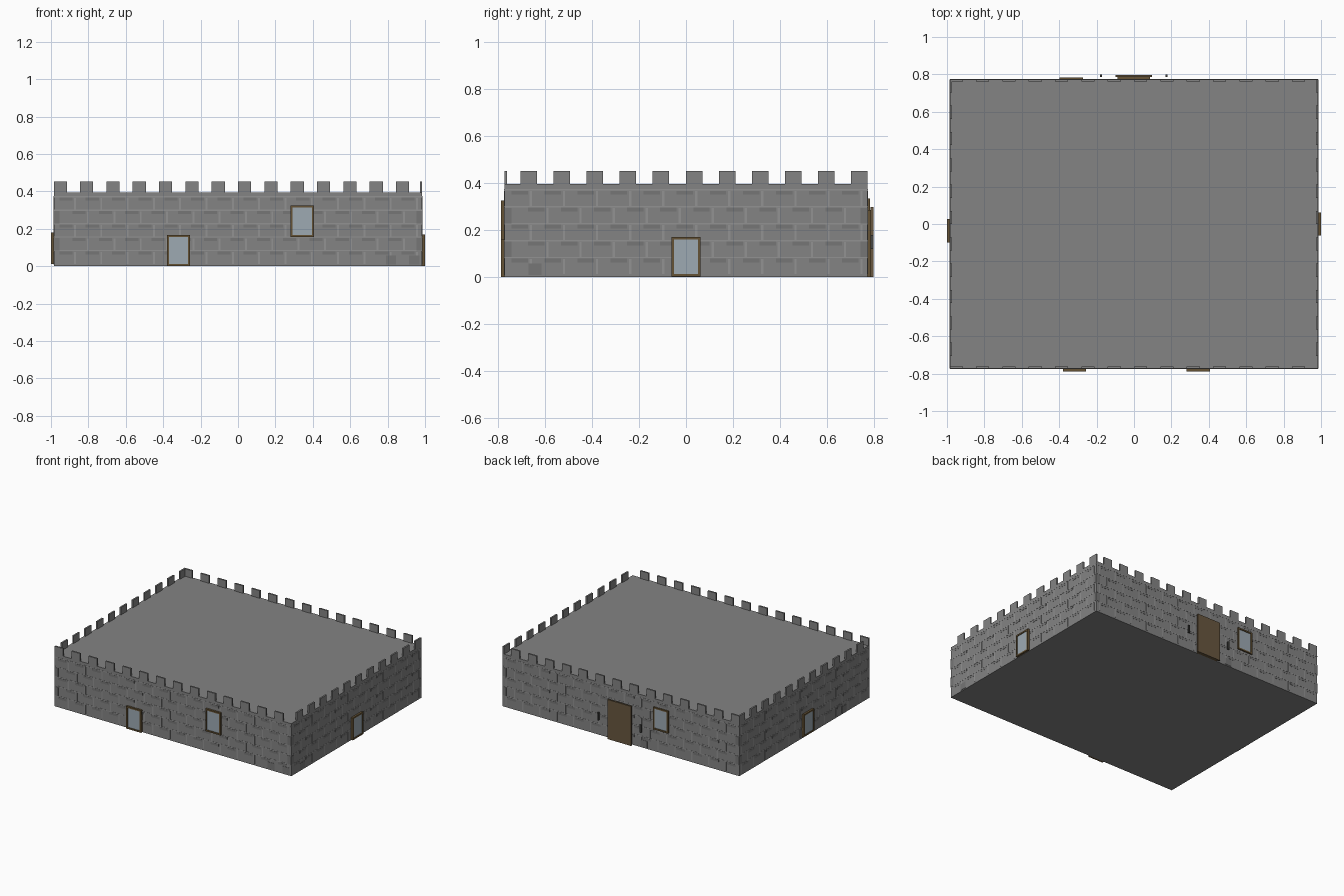
import bpy, bmesh, random
from mathutils import Matrix, Vector

if "Cube" in bpy.data.objects:
    bpy.data.objects.remove(bpy.data.objects["Cube"])

random.seed(4)
HX, HY, WALL_H, TOP = 0.985, 0.773, 0.395, 0.452


def material(name, r, g, b):
    m = bpy.data.materials.new(name)
    m.diffuse_color = (r, g, b, 1)
    m.use_nodes = True
    m.node_tree.nodes["Principled BSDF"].inputs["Base Color"].default_value = m.diffuse_color
    return m


STONE = material("stone", 0.23, 0.23, 0.23)
DARK = material("dark_stone", 0.18, 0.18, 0.18)
LIGHT = material("light_mortar", 0.29, 0.29, 0.29)
WOOD = material("frame_wood", 0.13, 0.085, 0.035)
DOOR = material("door_wood", 0.14, 0.095, 0.05)
GLASS = material("glass", 0.34, 0.40, 0.45)
IRON = material("iron", 0.06, 0.06, 0.055)


def boxes(name, items, mat):
    """One object made of boxes given as (x0, x1, y0, y1, z0, z1)."""
    bm = bmesh.new()
    for b in items:
        lo, hi = Vector(b[0::2]), Vector(b[1::2])
        bmesh.ops.create_cube(bm, size=1, matrix=Matrix.Translation((lo + hi) / 2)
                              @ Matrix.Diagonal((*(hi - lo), 1)))
    me = bpy.data.meshes.new(name)
    bm.to_mesh(me)
    bm.free()
    me.materials.append(mat)
    ob = bpy.data.objects.new(name, me)
    bpy.context.collection.objects.link(ob)
    return ob


def on_wall(side, u0, u1, z0, z1, d0, d1):
    """Box on a wall: u runs along world x or y, d is distance outwards."""
    if side == "front":
        return (u0, u1, -HY - d1, -HY - d0, z0, z1)
    if side == "back":
        return (u0, u1, HY + d0, HY + d1, z0, z1)
    if side == "left":
        return (-HX - d1, -HX - d0, u0, u1, z0, z1)
    return (HX + d0, HX + d1, u0, u1, z0, z1)


# Main block with flat roof
boxes("castle_block", [(-HX, HX, -HY, HY, 0, WALL_H)], STONE)

PITCH = 2 * HX / 14
for side in ("front", "back", "left", "right"):
    along_x = side in ("front", "back")
    half = HX if along_x else HY

    # Battlements: start at the left end on x walls, end at the back on y walls
    merlons = []
    for i in range(14 if along_x else 11):
        a = -HX + i * PITCH if along_x else HY - i * PITCH - PITCH / 2
        merlons.append(on_wall(side, a, a + PITCH / 2, WALL_H, TOP, -0.012, 0))
    boxes(side + "_battlements", merlons, STONE)

    # Stone courses: dark dashes, pale joints and darker corner stones
    dark, pale = [], []
    for row in range(5):
        z = 0.012 + row * 0.072
        u = -half + 0.03 + (row % 2) * PITCH / 2
        while u + 0.075 < half - 0.02:
            dark.append(on_wall(side, u, u + 0.07, z + 0.05, z + 0.067, 0, 0.001))
            pale.append(on_wall(side, u + 0.078, u + 0.088, z, z + 0.065, 0, 0.001))
            u += PITCH
        pale.append(on_wall(side, -half, half, z + 0.068, z + 0.074, 0, 0.001))
        if row % 2:
            for s in (-1, 1):
                e = sorted((s * half, s * (half - 0.03)))
                dark.append(on_wall(side, *e, z, z + 0.066, 0, 0.0015))
    boxes(side + "_stone_courses", dark, DARK)
    boxes(side + "_mortar_lines", pale, LIGHT)

# Dark stones at the foot of the walls
feet = [("front", 0.79), ("front", 0.915), ("right", -0.67), ("back", -0.22), ("left", -0.5)]
boxes("foot_stones", [on_wall(s, u, u + 0.055, 0.008, 0.058, 0, 0.002) for s, u in feet], DARK)


def window(name, side, u, z, w=0.125, h=0.168, d=0.015, t=0.011):
    u0, u1, z1 = u - w / 2, u + w / 2, z + h
    boxes(name + "_frame", [
        on_wall(side, u0, u0 + t, z, z1, 0, d),
        on_wall(side, u1 - t, u1, z, z1, 0, d),
        on_wall(side, u0 + t, u1 - t, z, z + t, 0, d),
        on_wall(side, u0 + t, u1 - t, z1 - t, z1, 0, d)], WOOD)
    boxes(name + "_glass", [on_wall(side, u0 + t, u1 - t, z + t, z1 - t, 0, d - 0.005)], GLASS)


# Windows
window("front_low_window", "front", -0.318, 0.0)
window("front_high_window", "front", 0.343, 0.157)
window("right_window", "right", 0.0, 0.002)
window("left_window", "left", -0.036, 0.012)
window("back_window", "back", -0.336, 0.167, d=0.01)

# Door on the back: backing frame and wider slab
boxes("door_backing", [on_wall("back", -0.087, 0.085, 0, 0.285, 0, 0.012)], WOOD)
boxes("door_slab", [on_wall("back", -0.1, 0.096, 0, 0.297, 0.012, 0.024)], DOOR)

# Lanterns either side of the door
for name, u in (("left_lantern", -0.176), ("right_lantern", 0.174)):
    boxes(name, [on_wall("back", u - 0.006, u + 0.006, 0.12, 0.178, 0.013, 0.025)], IRON)
